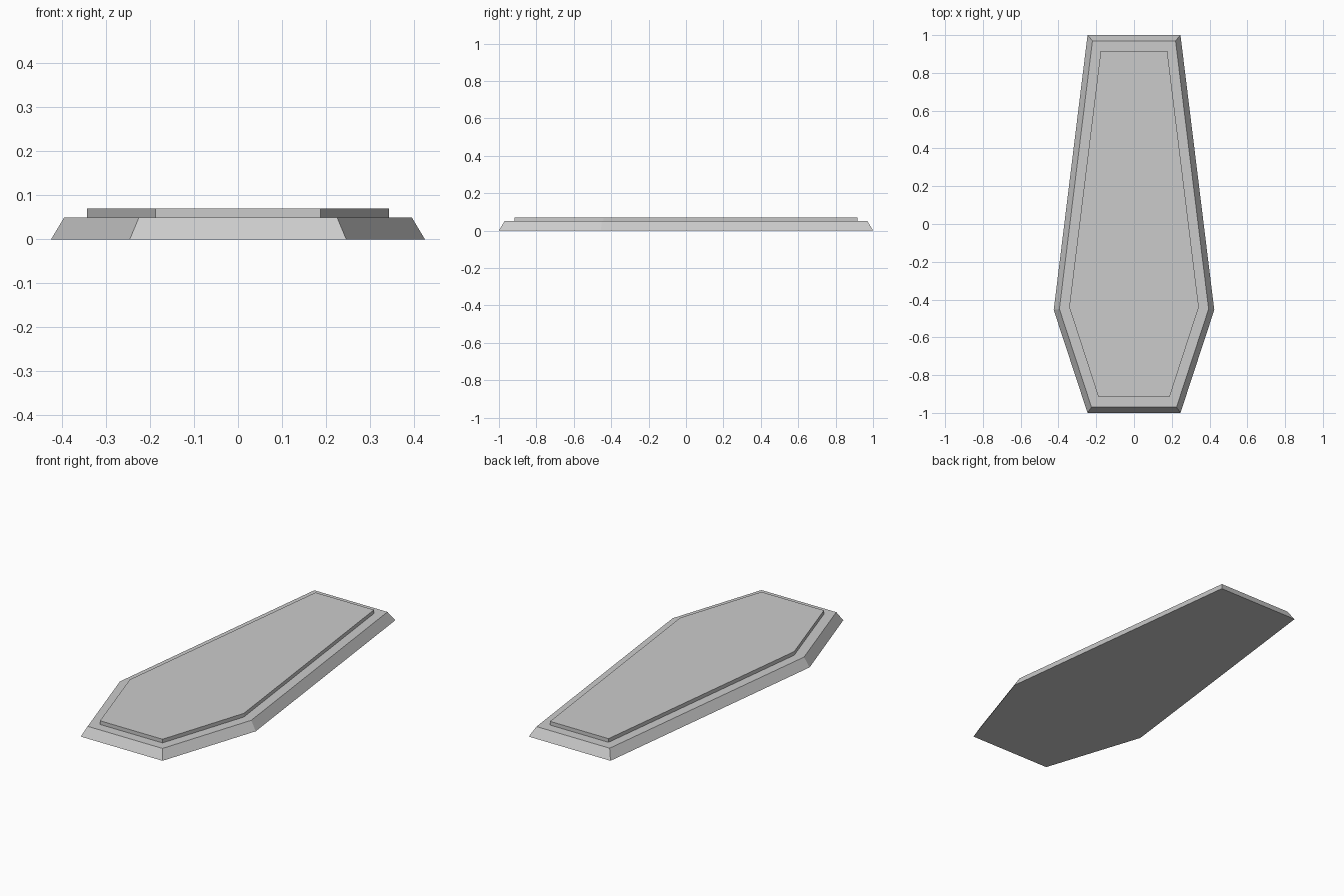
import bpy
import bmesh

cube = bpy.data.objects.get("Cube")
if cube:
    bpy.data.objects.remove(cube, do_unlink=True)

grey = bpy.data.materials.new("stone_grey")
grey.use_nodes = True
colour = (0.6, 0.6, 0.6, 1)
grey.diffuse_color = colour
grey.node_tree.nodes["Principled BSDF"].inputs["Base Color"].default_value = colour


def ring(bm, half, z):
    """Closed six-sided outline mirrored from its +x half."""
    points = half + [(-x, y) for x, y in reversed(half)]
    return [bm.verts.new((x, y, z)) for x, y in points]


def slab(name, bottom, top, z0, z1):
    """Solid slab between two six-sided outlines."""
    bm = bmesh.new()
    low, high = ring(bm, bottom, z0), ring(bm, top, z1)
    bm.faces.new(low[::-1])
    bm.faces.new(high)
    for i in range(len(low)):
        j = (i + 1) % len(low)
        bm.faces.new((low[i], low[j], high[j], high[i]))
    bmesh.ops.recalc_face_normals(bm, faces=bm.faces)
    mesh = bpy.data.meshes.new(name)
    bm.to_mesh(mesh)
    bm.free()
    mesh.materials.append(grey)
    obj = bpy.data.objects.new(name, mesh)
    bpy.context.collection.objects.link(obj)
    return obj


# Half outlines from the front end to the back end
foot = [(0.246, -1.0), (0.425, -0.455), (0.246, 1.0)]
shoulder = [(0.225, -0.97), (0.395, -0.45), (0.22, 0.97)]
panel = [(0.188, -0.917), (0.343, -0.44), (0.176, 0.917)]

# Sloping lid body and the raised panel on it
slab("lid_base", foot, shoulder, 0, 0.05)
slab("raised_panel", panel, panel, 0.05, 0.07)
